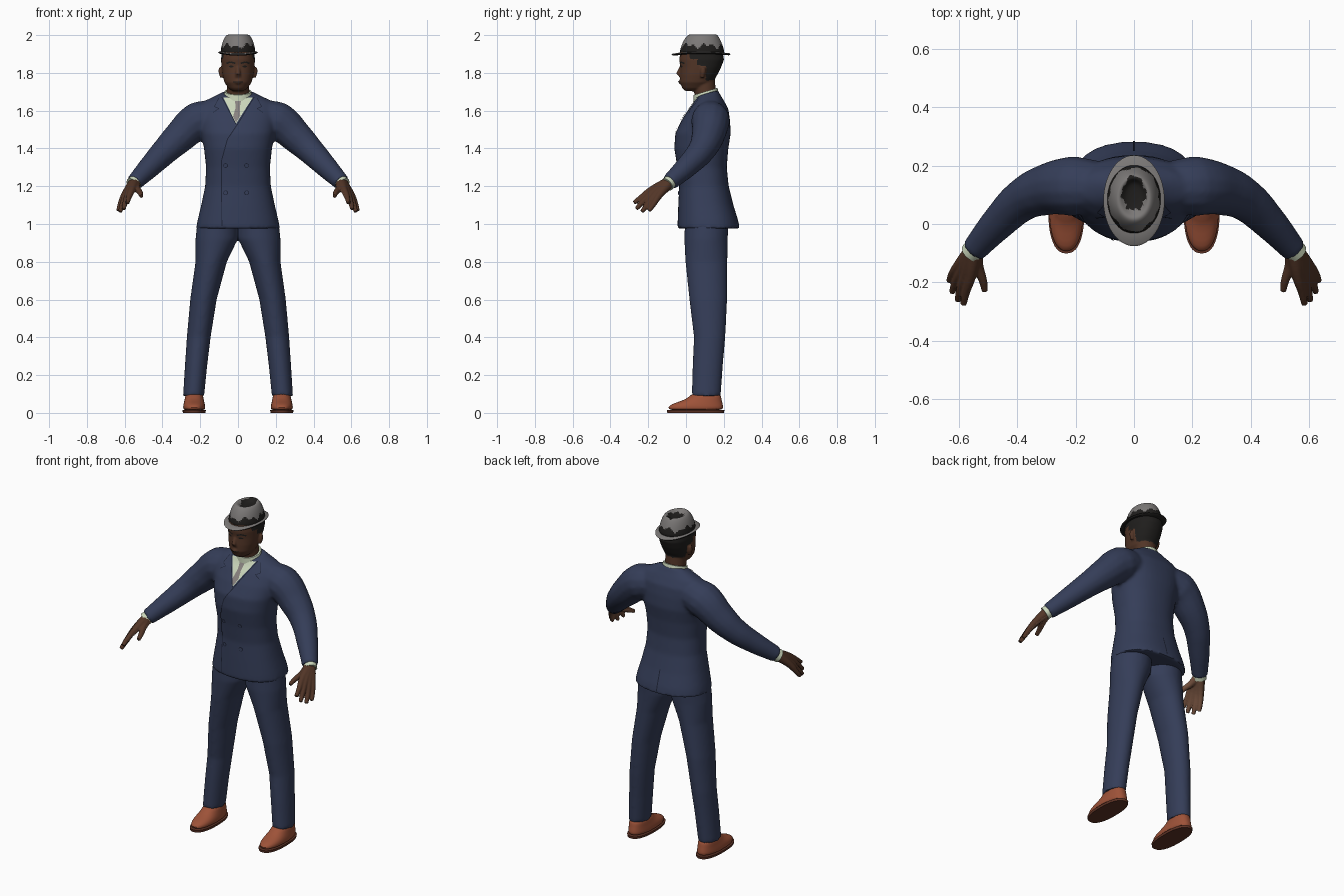
import bpy, bmesh, math
from mathutils import Vector
from mathutils.bvhtree import BVHTree

cube = bpy.data.objects.get("Cube")
if cube:
    bpy.data.objects.remove(cube)


def material(name, *rgb):
    m = bpy.data.materials.new(name)
    m.use_nodes = True
    m.diffuse_color = (*rgb, 1)
    m.node_tree.nodes["Principled BSDF"].inputs["Base Color"].default_value = (*rgb, 1)
    return m


NAVY = material("navy cloth", .035, .047, .098)
SEAM = material("dark seam", .012, .016, .034)
SKIN = material("brown skin", .085, .036, .02)
PALM = material("light palm", .18, .085, .05)
BLACK = material("black", .014, .013, .012)
GREY = material("grey felt", .2, .19, .185)
TIE = material("tie grey", .25, .225, .215)
SHIRT = material("pale shirt", .6, .68, .5)
LEATHER = material("tan leather", .34, .085, .04)
SOLE = material("dark leather", .11, .032, .018)


def add_object(name, mesh, *mats):
    o = bpy.data.objects.new(name, mesh)
    bpy.context.collection.objects.link(o)
    mesh.materials.clear()
    for m in mats:
        mesh.materials.append(m)
    if isinstance(mesh, bpy.types.Mesh):
        mesh.shade_smooth()
        mesh.set_sharp_from_angle(angle=math.radians(45))
    return o


def bake(o, name, *mats):
    """Replace an object by its evaluated mesh."""
    dg = bpy.context.evaluated_depsgraph_get()
    dg.update()
    mesh = bpy.data.meshes.new_from_object(o.evaluated_get(dg))
    bpy.data.objects.remove(o)
    return add_object(name, mesh, *mats)


def loft(name, rings, *mats, sides=40, power=2.0, subdiv=0):
    """Skin stacked ovals: x, y, z, half width, half depth, slope."""
    bm = bmesh.new()
    loops = []
    for x, y, z, rx, ry, *slope in rings:
        loop = []
        for k in range(sides):
            a = math.tau * k / sides
            c, s = math.cos(a), math.sin(a)
            dx = rx * math.copysign(abs(c) ** (2 / power), c)
            dy = ry * math.copysign(abs(s) ** (2 / power), s)
            loop.append(bm.verts.new((x + dx, y + dy, z + sum(slope) * dy)))
        loops.append(loop)
    for a, b in zip(loops, loops[1:]):
        for k in range(sides):
            n = (k + 1) % sides
            bm.faces.new((a[k], a[n], b[n], b[k]))
    bm.faces.new(loops[0][::-1])
    bm.faces.new(loops[-1])
    mesh = bpy.data.meshes.new(name)
    bm.to_mesh(mesh)
    o = add_object(name, mesh, *mats)
    if subdiv:
        o.modifiers.new("subdivide", "SUBSURF").levels = subdiv
        o = bake(o, name, *mats)
    return o


def tube(name, points, *mats):
    """Round limb through x, y, z, radius points."""
    cu = bpy.data.curves.new(name, "CURVE")
    cu.dimensions = "3D"
    cu.bevel_depth, cu.bevel_resolution, cu.resolution_u = 1, 5, 6
    cu.use_fill_caps = True
    sp = cu.splines.new("BEZIER")
    sp.bezier_points.add(len(points) - 1)
    for b, (x, y, z, r) in zip(sp.bezier_points, points):
        b.co, b.radius = (x, y, z), r
        b.handle_left_type = b.handle_right_type = "AUTO"
    return bake(add_object(name, cu), name, *mats)


def fuse(name, parts, voxel, iterations, *mats):
    """Blend overlapping closed parts into one smooth skin."""
    bm = bmesh.new()
    for p in parts:
        bm.from_mesh(p.data)
        bpy.data.objects.remove(p)
    bmesh.ops.remove_doubles(bm, verts=bm.verts, dist=1e-5)
    bmesh.ops.recalc_face_normals(bm, faces=bm.faces)
    mesh = bpy.data.meshes.new(name)
    bm.to_mesh(mesh)
    o = add_object(name, mesh)
    rm = o.modifiers.new("blend", "REMESH")
    rm.mode, rm.voxel_size = "VOXEL", voxel
    sm = o.modifiers.new("relax", "SMOOTH")
    sm.factor, sm.iterations = .5, iterations
    return bake(o, name, *mats)


def paint(o, rule):
    for p in o.data.polygons:
        p.material_index = int(rule(p.center, p.normal))


def mirrored(points, s):
    return [(s * p[0], *p[1:]) for p in points]


def decal(name, target, polys, mat, lift=.003, side=-1, step=.012):
    """Thin plate: x-z outlines pressed onto the front (-1) or back (1)."""
    tm = target.data
    tree = BVHTree.FromPolygons([v.co for v in tm.vertices], [p.vertices for p in tm.polygons])
    bm = bmesh.new()
    for poly in polys:
        bm.faces.new([bm.verts.new((x, 0, z)) for x, z in poly])
    for axis in (0, 2):
        vals = [v.co[axis] for v in bm.verts]
        no = Vector((axis == 0, 0, axis == 2))
        for i in range(1, int((max(vals) - min(vals)) / step) + 1):
            bmesh.ops.bisect_plane(bm, geom=bm.verts[:] + bm.edges[:] + bm.faces[:],
                                   plane_co=no * (min(vals) + i * step), plane_no=no)
    for v in bm.verts:
        hit, n, *_ = tree.ray_cast(Vector((v.co.x, side * 2, v.co.z)), Vector((0, -side, 0)))
        if hit is None:
            hit, n, *_ = tree.find_nearest(Vector((v.co.x, .06, v.co.z)))
        v.co = hit + n * lift
    bm.normal_update()
    bmesh.ops.reverse_faces(bm, faces=[f for f in bm.faces if f.normal.y * side < 0])
    mesh = bpy.data.meshes.new(name)
    bm.to_mesh(mesh)
    return add_object(name, mesh, mat)


def stroke(points, width):
    quads = []
    for a, b in zip(points, points[1:]):
        a, b = Vector(a), Vector(b)
        n = (b - a).normalized().orthogonal() * width / 2
        quads.append([a + n, b + n, b - n, a - n])
    return quads


def disc(x, z, rx, rz, n=12):
    return [(x + rx * math.cos(math.tau * k / n), z + rz * math.sin(math.tau * k / n)) for k in range(n)]


# Jacket: torso and sleeves in one skin
torso = [(0, .12, .975, .222, .165), (0, .116, 1.02, .214, .16), (0, .105, 1.1, .195, .146),
         (0, .095, 1.2, .174, .131), (0, .085, 1.3, .169, .131), (0, .081, 1.4, .18, .143),
         (0, .09, 1.48, .195, .147), (0, .105, 1.55, .205, .128), (0, .12, 1.61, .205, .104),
         (0, .12, 1.65, .18, .078, .1), (0, .115, 1.675, .125, .064, .2), (0, .112, 1.692, .088, .058, .3)]
arm = [(.12, .125, 1.565, .09), (.21, .13, 1.545, .103), (.31, .115, 1.46, .087),
       (.385, .08, 1.387, .073), (.46, .01, 1.31, .061), (.548, -.088, 1.22, .045)]
jacket = fuse("jacket", [loft("torso", torso, power=2.3)] +
              [tube("sleeve", mirrored(arm, s)) for s in (1, -1)], .01, 6, NAVY)

# Trousers
leg = [(.235, .107, .09, .056, .077), (.222, .115, .25, .059, .08), (.208, .125, .4, .063, .083),
       (.183, .118, .6, .07, .1), (.142, .108, .8, .083, .111), (.113, .106, .92, .112, .115),
       (.105, .11, 1.03, .108, .115)]
fuse("trousers", [loft("leg", mirrored(leg, s)) for s in (1, -1)], .01, 5, NAVY)

# Shirt front, tie, lapel edges, buttons and vent
decal("shirt_front", jacket, [[(-.078, 1.668), (.078, 1.668), (-.01, 1.53)]], SHIRT)
decal("tie", jacket, [[(-.016, 1.648), (.016, 1.648), (.01, 1.615), (.012, 1.57),
                       (-.01, 1.535), (-.026, 1.565), (-.012, 1.615)]], TIE, .006)
decal("front_edge", jacket, stroke([(.085, 1.67), (0, 1.53), (-.055, 1.45), (-.085, 1.34), (-.085, .99)], .005),
      SEAM, .004)
decal("inner_lapel_edge", jacket, stroke([(-.085, 1.67), (-.01, 1.525)], .005), SEAM, .004)
for name, s in (("left", 1), ("right", -1)):
    decal(name + "_lapel_notch", jacket, stroke(mirrored([(.1, 1.665), (.125, 1.62), (.1, 1.61), (.13, 1.59)], s),
                                                .003), SEAM)
spots = [(x, z) for x in (-.065, .045) for z in (1.31, 1.165)]
decal("button_rims", jacket, [disc(x, z, .013, .013) for x, z in spots], SEAM)
decal("buttons", jacket, [disc(x, z, .009, .009) for x, z in spots], NAVY, .006)
decal("back_vent", jacket, stroke([(0, 1.11), (0, .99)], .006), SEAM, side=1)
loft("shirt_collar", [(0, .108, 1.66, .08, .068, .3), (0, .104, 1.702, .07, .063, .3)], SHIRT)

# Head with neck, nose, lips and ears
skull = [(0, .03, 1.703, .026, .032), (0, .045, 1.718, .05, .064), (0, .055, 1.75, .072, .087),
         (0, .067, 1.79, .082, .099), (0, .078, 1.83, .087, .108), (0, .083, 1.87, .09, .118),
         (0, .082, 1.91, .086, .113), (0, .082, 1.945, .06, .08)]
neck = [(0, .115, 1.64, .062, .058), (0, .1, 1.7, .06, .058), (0, .09, 1.8, .058, .06)]
ears = [tube("ear", mirrored([(.085, .085, 1.775, .01), (.089, .09, 1.805, .015), (.09, .092, 1.83, .012)], s))
        for s in (1, -1)]
nose = [tube("nose", [(0, -.022, 1.84, .008), (0, -.032, 1.815, .011), (0, -.041, 1.79, .014)]),
        tube("nostrils", [(-.014, -.03, 1.787, .01), (.014, -.03, 1.787, .01)]),
        tube("lips", [(-.024, -.018, 1.752, .007), (0, -.029, 1.752, .012), (.024, -.018, 1.752, .007)])]
head = fuse("head", [loft("skull", skull, power=2.2), loft("neck", neck)] + ears + nose, .005, 4, SKIN, BLACK)


def is_hair(c, n):
    ear = abs(c.x) > .08 and c.y < .108 and 1.765 < c.z < 1.84
    return not ear and (c.z > 1.76 and c.y > .105 or c.z > 1.8 and c.y > .06 or c.z > 1.87 and c.y > .02)


paint(head, is_hair)
for name, s in (("left", 1), ("right", -1)):
    decal(name + "_eyebrow", head, stroke(mirrored([(.014, 1.851), (.04, 1.858), (.06, 1.85)], s), .008), BLACK, .002)
    decal(name + "_eye", head, [disc(s * .035, 1.834, .013, .005)], BLACK, .002)
decal("mouth_line", head, stroke([(-.026, 1.752), (.026, 1.752)], .003), BLACK, .002)

# Hat with dented crown, dark band and oval brim
crown = [(0, .085, 1.89, .094, .12), (0, .085, 1.92, .092, .117), (0, .085, 1.95, .086, .108),
         (0, .086, 1.98, .076, .094), (0, .088, 2.003, .06, .078), (0, .09, 2.003, .046, .064),
         (0, .095, 1.985, .032, .05), (0, .1, 1.98, .012, .025)]
hat = loft("hat_crown", crown, GREY, BLACK, subdiv=2)


def is_dark(c, n):
    a = math.atan2(c.y - .085, c.x)
    ragged = math.sin(5 * a) + math.sin(11 * a + 1)
    r = math.hypot(c.x / .05, (c.y - .105) / .07)
    return c.z < 1.944 + .008 * ragged or c.z > 1.97 and r < .82 + .06 * ragged


paint(hat, is_dark)
brim = loft("hat_brim", [(0, .08, 1.9, .07, .1), (0, .08, 1.897, .098, .148), (0, .08, 1.903, .105, .156),
                         (0, .08, 1.908, .1, .15), (0, .08, 1.91, .07, .1)], GREY, BLACK, sides=48)
for v in brim.data.vertices:
    v.co.z += .9 * v.co.x ** 2 - .5 * min(v.co.y, 0) ** 2 - .004
paint(brim, lambda c, n: n.z < -.3)

# Hands, cuffs and shoes on both sides
fingers = [((.562, -.183, 1.18), (.577, -.235, 1.143), (.585, -.275, 1.112)),
           ((.578, -.178, 1.166), (.596, -.228, 1.118), (.605, -.263, 1.08)),
           ((.592, -.164, 1.154), (.613, -.205, 1.1), (.624, -.234, 1.065)),
           ((.603, -.146, 1.147), (.624, -.175, 1.1), (.634, -.196, 1.07)),
           ((.535, -.145, 1.188), (.518, -.195, 1.166), (.511, -.23, 1.147))]
for name, s in (("left", 1), ("right", -1)):
    parts = []
    for joints in fingers:
        path = [(.547, -.085, 1.222, .031)] + [(*j, r) for j, r in zip(joints, (.019, .0145, .011))]
        parts.append(tube("finger", mirrored(path, s)))
    hand = fuse(name + "_hand", parts, .0045, 2, SKIN, PALM)
    inward = Vector((-.76 * s, .25, -.6))
    paint(hand, lambda c, n: n.dot(inward) > .5)
    tube(name + "_cuff", mirrored([(.535, -.073, 1.233, .037), (.559, -.1, 1.209, .038)], s), SHIRT)

    x = s * .232
    loft(name + "_shoe", [(x, .051, .01, .057, .146), (x, .051, .03, .059, .146), (x, .057, .045, .057, .138),
                          (x, .078, .06, .053, .113), (x, .1, .078, .049, .087), (x, .108, .11, .045, .074)],
         LEATHER, power=2.3, subdiv=1)
    loft(name + "_sole", [(x, .051, 0, .06, .15), (x, .051, .014, .062, .152)], SOLE, power=2.4)
